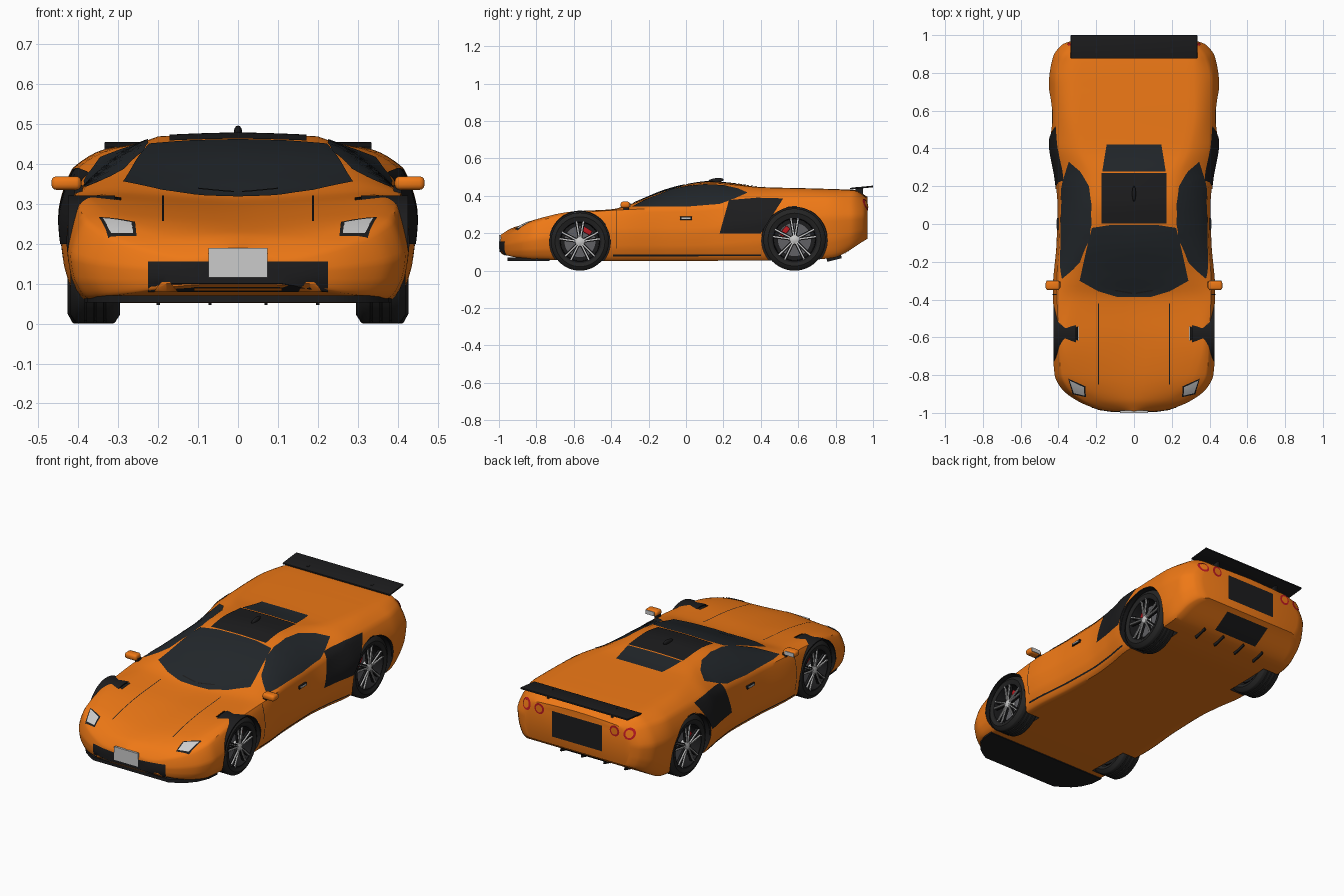
import bpy, bmesh, math
from mathutils import Vector as V, Matrix
from mathutils.bvhtree import BVHTree

if "Cube" in bpy.data.objects:
    bpy.data.objects.remove(bpy.data.objects["Cube"])


def material(name, rgb):
    m = bpy.data.materials.new(name)
    m.diffuse_color = (*rgb, 1)
    m.use_nodes = True
    m.node_tree.nodes["Principled BSDF"].inputs["Base Color"].default_value = m.diffuse_color
    return m


ORANGE = material("orange_paint", (0.86, 0.19, 0.008))
BLACK = material("black_trim", (0.012, 0.012, 0.013))
GLASS = material("dark_glass", (0.016, 0.02, 0.024))
RUBBER = material("rubber", (0.018, 0.018, 0.018))
SILVER = material("silver", (0.6, 0.6, 0.62))
STEEL = material("steel", (0.12, 0.12, 0.13))
RED = material("red", (0.5, 0.01, 0.015))
WHITE = material("plate_white", (0.75, 0.75, 0.72))


def finish(name, bm, *mats):
    me = bpy.data.meshes.new(name)
    bm.to_mesh(me)
    bm.free()
    ob = bpy.data.objects.new(name, me)
    bpy.context.collection.objects.link(ob)
    for m in mats:
        me.materials.append(m)
    return ob


def curve(knots):
    """Monotone cubic through (t, value) knots."""
    d = [(b[1] - a[1]) / (b[0] - a[0]) for a, b in zip(knots, knots[1:])]
    s = [d[0]] + [2 * p * q / (p + q) if p * q > 0 else 0 for p, q in zip(d, d[1:])] + [d[-1]]

    def f(t):
        i = 0
        while i < len(d) - 1 and t > knots[i + 1][0]:
            i += 1
        (t0, a), (t1, b) = knots[i], knots[i + 1]
        h = t1 - t0
        u = min(max((t - t0) / h, 0), 1)
        return (a * (1 + 2 * u) * (1 - u) ** 2 + b * u * u * (3 - 2 * u)
                + h * u * (1 - u) * (s[i] * (1 - u) - s[i + 1] * u))
    return f


# Body: lengthwise guide curves for the floor, waist, belt, roof edge and centreline
floor_z = curve([(-1, .10), (-.93, .075), (-.8, .06), (-.4, .052), (.6, .055), (.78, .068), (.97, .17)])
waist_w = curve([(-1, .06), (-.98, .19), (-.93, .31), (-.87, .385), (-.8, .42), (-.65, .43), (-.35, .43),
                 (-.1, .41), (.1, .405), (.25, .42), (.42, .448), (.75, .45), (.88, .43), (.95, .38), (.97, .33)])
waist_z = curve([(-1, .13), (-.8, .17), (-.4, .21), (0, .21), (.5, .27), (.97, .29)])
belt_r = curve([(-1, .83), (-.93, .9), (-.6, .93), (-.1, .963), (.1, .963), (.42, .915), (.75, .92), (.97, .86)])
belt_z = curve([(-1, .15), (-.93, .2), (-.8, .262), (-.6, .305), (-.35, .325), (.1, .34), (.25, .355),
                (.42, .383), (.75, .39), (.88, .39), (.95, .375), (.97, .355)])
edge_w = curve([(-1, .03), (-.93, .18), (-.8, .32), (-.6, .365), (-.38, .31), (-.2, .27), (0, .215),
                (.12, .2), (.25, .22), (.4, .285), (.6, .32), (.88, .315), (.97, .25)])
edge_z = curve([(-1, .168), (-.93, .217), (-.8, .275), (-.6, .317), (-.4, .328), (-.28, .36), (-.1, .425),
                (0, .453), (.12, .469), (.25, .46), (.4, .445), (.7, .437), (.9, .428), (.97, .385)])
top_z = curve([(-1, .185), (-.93, .228), (-.8, .262), (-.6, .292), (-.4, .312), (-.28, .362), (-.1, .435),
               (0, .46), (.12, .476), (.25, .466), (.4, .447), (.7, .439), (.9, .431), (.97, .395)])


def section(y, n=6):
    zb, w, zm = floor_z(y), waist_w(y), waist_z(y)
    half = [(0, zb), (w * .88, zb), (w * .975, zb + (zm - zb) * .45), (w, zm),
            (w * belt_r(y), belt_z(y)), (edge_w(y), edge_z(y)), (0, top_z(y))]
    pts = half + [(-x, z) for x, z in half[-2::-1]]
    cs = [curve(list(enumerate(c))) for c in zip(*pts)]
    out = []
    for k in range((len(pts) - 1) * n):
        i, u = k // n, (k % n) / n
        lin = V(pts[i]).lerp(V(pts[i + 1]), u)
        out.append(lin.lerp(V((cs[0](k / n), cs[1](k / n))), .65))
    return [(p.x, y, p.y) for p in out]


bm = bmesh.new()
rings = []
for i in range(101):
    t = i / 100
    u = .65 * (.5 - .5 * math.cos(math.pi * t)) + .35 * t
    rings.append([bm.verts.new(p) for p in section(-.993 + u * 1.963)])
for a, b in zip(rings, rings[1:]):
    for k in range(len(a)):
        bm.faces.new((a[k - 1], a[k], b[k], b[k - 1]))
bm.faces.new(rings[0])
bm.faces.new(rings[-1])
bmesh.ops.recalc_face_normals(bm, faces=bm.faces)
tree = BVHTree.FromBMesh(bm)
body = finish("body", bm, ORANGE, BLACK)


def box(name, c, size, mat, rot=Matrix(), bevel=0):
    bm = bmesh.new()
    bmesh.ops.create_cube(bm, size=1, matrix=Matrix.Translation(c) @ rot @ Matrix.Diagonal((*size, 1)))
    if bevel:
        bmesh.ops.bevel(bm, geom=bm.edges[:], offset=bevel, segments=3, profile=.5, affect='EDGES')
    return finish(name, bm, mat)


def lathe(name, profile, c, side, mats, closed=True, n=48, arc=1.0):
    """Turn (outward x, radius) points about the axle at c."""
    bm = bmesh.new()
    full = arc == 1
    rows = []
    for i in range(n if full else n + 1):
        a = 2 * math.pi * arc * i / n
        rows.append([bm.verts.new((side * (c[0] + x), c[1] + r * math.cos(a), c[2] + r * math.sin(a)))
                     for x, r in profile])
    for i in range(n):
        a, b = rows[i], rows[(i + 1) % len(rows)]
        for k in range(0 if closed else 1, len(profile)):
            bm.faces.new((a[k - 1], a[k], b[k], b[k - 1]))
    bmesh.ops.remove_doubles(bm, verts=bm.verts, dist=1e-5)
    bmesh.ops.recalc_face_normals(bm, faces=bm.faces)
    return finish(name, bm, *mats)


# Wheels, brakes, and wheel wells cut from the body
for end, c, R, well in (("front", V((.358, -.567, .155)), .155, .163), ("rear", V((.365, .58, .166)), .166, .176)):
    for s, sd in ((1, "left"), (-1, "right")):
        tag = f"{end}_{sd}_"
        cut = lathe("well_cutter", [(-.065, 0), (-.065, well), (.2, well), (.2, 0)], c, s, (BLACK, BLACK), False)
        for p in cut.data.polygons:
            p.material_index = 1
        mod = body.modifiers.new("well", 'BOOLEAN')
        mod.operation, mod.object, mod.solver = 'DIFFERENCE', cut, 'EXACT'
        bpy.context.view_layer.objects.active = body
        bpy.ops.object.modifier_apply(modifier=mod.name)
        bpy.data.objects.remove(cut)
        lathe(tag + "arch_liner", [(-.05, well - .003), (.068, well - .003), (.068, well + .003), (-.05, well + .003)],
              c, s, (BLACK,), n=40, arc=.5)
        rr = R * .73
        tread = [(-.05, R - .003)]
        for x in (-.036, -.012, .012, .036):
            tread += [(x - .009, R), (x + .009, R), (x + .010, R - .006), (x + .014, R - .006)]
        tread = tread[:-2] + [(.05, R - .003)]
        lathe(tag + "tyre", [(-.055, rr), (-.062, rr + .02)] + tread + [(.062, rr + .02), (.055, rr)],
              c, s, (RUBBER,))
        lathe(tag + "rim", [(-.05, rr), (.056, rr + .002), (.056, rr - .007), (.04, rr - .01), (-.045, rr - .012),
                            (-.05, 0)], c, s, (BLACK,), False)
        lathe(tag + "brake_disc", [(0, 0), (.012, 0), (.012, R * .55), (0, R * .55)], c, s, (STEEL,))
        lathe(tag + "hub", [(.02, .026), (.05, .024), (.056, .012), (.056, 0)], c, s, (SILVER,), False, 20)
        for k in range(5):
            for off in (-.17, .17):
                a = math.pi / 2 + k * math.tau / 5 + off
                turn = Matrix.Rotation(a, 4, 'X')
                for nm, w, x, m in (("spoke", .017, .042, BLACK), ("spoke_face", .006, .05, SILVER)):
                    mid = turn @ V((0, (rr + .014) / 2, 0))
                    box(tag + nm, V((s * (c.x + x), c.y + mid.y, c.z + mid.z)), (.012, rr - .022, w), m, turn)
        a = math.radians(60 if end == "front" else 140)
        box(tag + "caliper", V((s * (c.x + .016), c.y + .068 * math.cos(a), c.z + .068 * math.sin(a))),
            (.024, .028, .06), RED, Matrix.Rotation(a, 4, 'X'), .005)

VIEWS = {"top": (lambda a, b: (a, b, 1), V((0, 0, -1))), "under": (lambda a, b: (a, b, -1), V((0, 0, 1))),
         "front": (lambda a, b: (a, -2, b), V((0, 1, 0))), "back": (lambda a, b: (a, 2, b), V((0, -1, 0))),
         "left": (lambda a, b: (1, a, b), V((-1, 0, 0))), "right": (lambda a, b: (-1, a, b), V((1, 0, 0)))}


def panel(name, outline, view, mat, lift=.003):
    """Lay a flat outline onto the body surface."""
    place, ray = VIEWS[view]
    bm = bmesh.new()
    bm.faces.new([bm.verts.new(place(*p)) for p in outline])
    bmesh.ops.triangulate(bm, faces=bm.faces[:])
    for ax in range(3):
        if abs(ray[ax]) < .5:
            for k in range(-50, 50):
                no = V((0, 0, 0))
                no[ax] = 1
                bmesh.ops.bisect_plane(bm, geom=bm.verts[:] + bm.edges[:] + bm.faces[:],
                                       plane_co=no * (k * .02 + .001), plane_no=no)
    for v in bm.verts:
        hit = tree.ray_cast(v.co, ray)
        if hit[0] is None:
            hit = tree.find_nearest(v.co - ray * (v.co.dot(ray)))
        v.co = hit[0] + hit[1] * lift
    bm.normal_update()
    if sum(f.normal.dot(ray) * f.calc_area() for f in bm.faces) > 0:
        bmesh.ops.reverse_faces(bm, faces=bm.faces)
    return finish(name, bm, mat)


def sym(pts):
    return pts + [(-x, y) for x, y in reversed(pts)]


def rect(x0, y0, x1, y1):
    return [(x0, y0), (x1, y0), (x1, y1), (x0, y1)]


def disc(x, y, r):
    return [(x + r * math.cos(k * math.tau / 20), y + r * math.sin(k * math.tau / 20)) for k in range(20)]


# Glass and roof panels
panel("windscreen", sym([(.09, -.385), (.19, -.355), (.288, -.3), (.255, -.15), (.222, -.02), (.12, -.004)]), "top", GLASS)
panel("roof_panel", rect(-.172, .004, .172, .27), "top", BLACK)
panel("rear_window", sym([(.168, .278), (.145, .42)]), "top", GLASS)

# Nose and tail panels
panel("front_grille", rect(-.225, .082, .225, .155), "front", BLACK)
panel("grille_mesh", rect(-.11, .087, .11, .095), "front", ORANGE, .006)
panel("rear_panel", rect(-.155, .215, .155, .36), "back", BLACK)
panel("rear_lower_panel", rect(-.14, .84, .14, .945), "under", BLACK)
box("number_plate", (0, -.994, .153), (.148, .012, .074), WHITE)
bm = bmesh.new()
ys = (-.955, -.93, -.9, -.86, -.8, -.73)
f = bm.faces.new([bm.verts.new((x, y, .053)) for x, y in sym([(waist_w(y) * .9, y) for y in ys])])
ext = bmesh.ops.extrude_face_region(bm, geom=[f])
bmesh.ops.translate(bm, vec=(0, 0, .018), verts=[g for g in ext["geom"] if isinstance(g, bmesh.types.BMVert)])
bmesh.ops.recalc_face_normals(bm, faces=bm.faces)
finish("front_splitter", bm, BLACK)

# Parts repeated on both sides
for s, sd in ((1, "left"), (-1, "right")):
    def m(pts):
        return [(s * x, y) for x, y in pts]
    panel(sd + "_side_window", [(-.29, .34), (-.2, .385), (-.08, .432), (0, .45), (.1, .46), (.2, .455), (.28, .437),
                                (.33, .415), (.25, .38), (.18, .355), (.02, .342)], sd, GLASS)
    panel(sd + "_side_intake", [(.18, .2), (.25, .33), (.23, .375), (.38, .388), (.52, .385), (.48, .335), (.425, .29),
                                (.4, .2)], sd, BLACK)
    panel(sd + "_sill_line", rect(-.39, .078, .4, .086), sd, BLACK, .002)
    panel(sd + "_door_seam", rect(-.375, .12, -.371, .32), sd, BLACK, .0015)
    panel(sd + "_bonnet_seam", m(rect(.186, -.85, .19, -.42)), "top", BLACK, .002)
    panel(sd + "_headlight_frame", m([(.348, -.818), (.258, -.858), (.254, -.916), (.324, -.9)]), "top", BLACK, .002)
    panel(sd + "_headlight", m([(.34, -.827), (.266, -.862), (.262, -.907), (.318, -.893)]), "top", SILVER, .004)
    panel(sd + "_fog_vent", m([(.15, .085), (.21, .085), (.19, .105), (.17, .105)]), "front", ORANGE, .006)
    panel(sd + "_wiper", m([(.01, -.368), (.1, -.352), (.1, -.345), (.01, -.36)]), "top", BLACK, .008)
    for i, x in enumerate((.235, .32)):
        panel(f"{sd}_tail_light_{i}", disc(s * x, .352, .03), "back", RED, .004)
        panel(f"{sd}_tail_lens_{i}", disc(s * x, .352, .02), "back", ORANGE, .007)
    wx = waist_w(0) * .985
    box(sd + "_door_handle", (s * wx, 0, .28), (.016, .065, .018), BLACK, bevel=.003)
    box(sd + "_handle_grip", (s * (wx + .004), 0, .28), (.014, .05, .009), SILVER, bevel=.002)
    box(sd + "_mirror", (s * .43, -.325, .352), (.075, .05, .034), ORANGE, bevel=.013)
    box(sd + "_mirror_glass", (s * .435, -.3, .352), (.055, .004, .022), SILVER)
    box(sd + "_mirror_stalk", (s * .4, -.32, .332), (.02, .03, .03), BLACK)
    box(sd + "_wing_post", (s * .2, .925, .425), (.012, .04, .045), BLACK)
    for x in (.07, .2):
        box(sd + "_diffuser_fin", (s * x, .79, .074), (.008, .08, .035), BLACK, Matrix.Rotation(.25, 4, 'X'))

# Rear wing and roof fin
box("rear_wing", (0, .938, .444), (.67, .124, .009), BLACK, Matrix.Rotation(.1, 4, 'X'), .002)
bm = bmesh.new()
bmesh.ops.create_uvsphere(bm, u_segments=16, v_segments=10, radius=1,
                          matrix=Matrix.Translation((0, .16, .482)) @ Matrix.Rotation(.12, 4, 'X') @ Matrix.Diagonal((.01, .042, .013, 1)))
finish("roof_antenna", bm, BLACK)

bpy.ops.object.select_all(action='SELECT')
bpy.ops.object.shade_smooth_by_angle(angle=math.radians(35))
